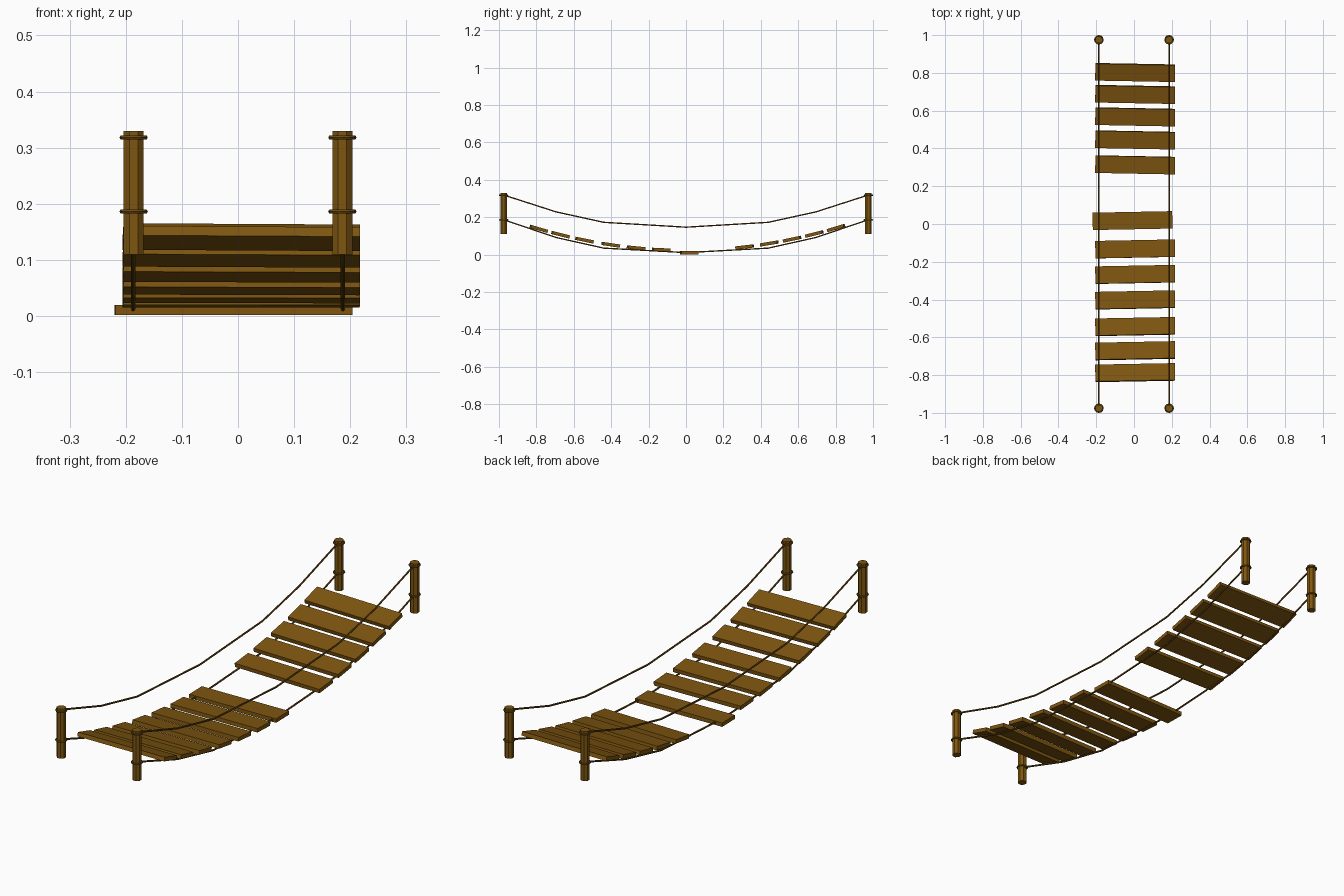
import bpy
from math import radians, atan, pi
from mathutils import Matrix, Vector

cube = bpy.data.objects.get("Cube")
if cube:
    bpy.data.objects.remove(cube, do_unlink=True)


def material(name, colour):
    mat = bpy.data.materials.new(name)
    mat.use_nodes = True
    mat.diffuse_color = colour
    mat.node_tree.nodes["Principled BSDF"].inputs["Base Color"].default_value = colour
    return mat


WOOD = material("brown wood", (0.21, 0.092, 0.005, 1))
ROPE = material("dark rope", (0.15, 0.068, 0.006, 1))

POST_X, POST_Y = 0.186, 0.975
POST_BOTTOM, POST_TOP = 0.11, 0.33
PLANK_SIZE = Vector((0.422, 0.092, 0.0175))


def finish(name, mat):
    obj = bpy.context.object
    obj.name = name
    obj.data.materials.append(mat)
    return obj


def add_post(name, x, y):
    bpy.ops.mesh.primitive_cylinder_add(
        vertices=8, radius=0.0195, depth=POST_TOP - POST_BOTTOM,
        location=(x, y, (POST_TOP + POST_BOTTOM) / 2), rotation=(0, 0, pi / 8))
    finish(name, WOOD)
    # Rope windings where the two ropes are tied
    for level, z in (("lower", 0.186), ("upper", 0.318)):
        bpy.ops.mesh.primitive_torus_add(
            major_segments=12, minor_segments=6, major_radius=0.0213,
            minor_radius=0.004, location=(x, y, z))
        finish(f"{name}_{level}_winding", ROPE)


def add_rope(name, x, half_path):
    # Half path runs from the middle to the back post, and is mirrored in y
    path = [(-y, z) for y, z in reversed(half_path[1:])] + half_path
    curve = bpy.data.curves.new(name, "CURVE")
    curve.dimensions = "3D"
    curve.bevel_depth = 0.004
    curve.bevel_resolution = 1
    curve.use_fill_caps = True
    spline = curve.splines.new("POLY")
    spline.points.add(len(path) - 1)
    for point, (y, z) in zip(spline.points, path):
        point.co = (x, y, z, 1)
    spline.use_smooth = False
    curve.materials.append(ROPE)
    bpy.context.collection.objects.link(bpy.data.objects.new(name, curve))


def add_plank(name, x, y, z, pitch, yaw):
    bpy.ops.mesh.primitive_cube_add(size=1)
    obj = finish(name, WOOD)
    obj.data.transform(Matrix.Diagonal(PLANK_SIZE.to_4d()))
    obj.matrix_world = (Matrix.Translation((x, y, z))
                        @ Matrix.Rotation(pitch, 4, "X")
                        @ Matrix.Rotation(yaw, 4, "Z"))


# Posts and ropes on both sides
UPPER = [(0, 0.147), (0.44, 0.173), (0.695, 0.229), (POST_Y, 0.319)]
LOWER = [(0, 0.011), (0.44, 0.035), (0.695, 0.092), (POST_Y, 0.187)]
for side, sx in (("left", 1), ("right", -1)):
    for end, sy in (("front", -1), ("back", 1)):
        add_post(f"{end}_{side}_post", sx * POST_X, sy * POST_Y)
    add_rope(f"{side}_hand_rope", sx * 0.187, UPPER)
    add_rope(f"{side}_deck_rope", sx * 0.187, LOWER)

# Planks follow the sag, with one gap behind the loose middle plank
PLANK_Y = [-0.787, -0.671, -0.543, -0.402, -0.267, -0.132,
           0.313, 0.445, 0.567, 0.686, 0.802]
SAG = 0.186
for i, y in enumerate(PLANK_Y):
    yaw = radians(1.1 if y < 0 else -1.1)
    add_plank(f"plank_{i + 1}", 0.006, y, 0.023 + SAG * y * y,
              atan(2 * SAG * y), yaw)
add_plank("middle_plank", -0.008, 0.018, 0.0105, 0, radians(1.1))
